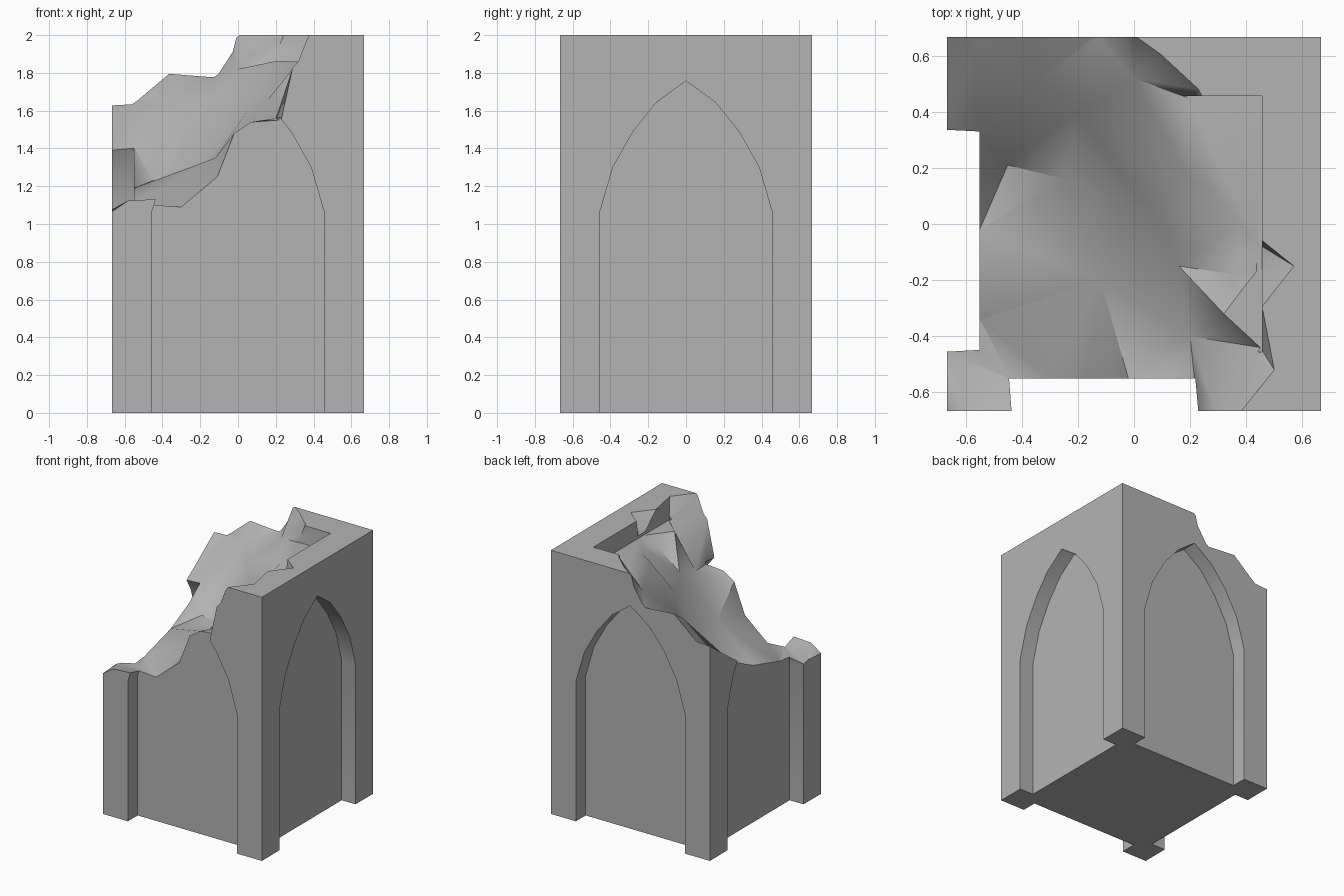
import bpy, bmesh, math
from mathutils import Vector, Matrix
from mathutils.geometry import delaunay_2d_cdt

if "Cube" in bpy.data.objects:
    bpy.data.objects.remove(bpy.data.objects["Cube"])

HALF, TOP, INNER = 0.667, 2.0, 0.55


def finish(name, bm):
    bmesh.ops.recalc_face_normals(bm, faces=bm.faces)
    me = bpy.data.meshes.new(name)
    bm.to_mesh(me)
    bm.free()
    ob = bpy.data.objects.new(name, me)
    bpy.context.collection.objects.link(ob)
    return ob


def box(name, lo, hi):
    bm = bmesh.new()
    bmesh.ops.create_cube(bm, size=1)
    for v in bm.verts:
        v.co = Vector([a + (b - a) * (c + 0.5) for a, b, c in zip(lo, hi, v.co)])
    return finish(name, bm)


def extrude(bm, faces, move):
    ext = bmesh.ops.extrude_face_region(bm, geom=faces)
    for v in ext["geom"]:
        if isinstance(v, bmesh.types.BMVert):
            move(v)


def carve(target, cutter):
    cutter.hide_render = True
    mod = target.modifiers.new("carve", "BOOLEAN")
    mod.operation, mod.solver, mod.object = "DIFFERENCE", "EXACT", cutter
    bpy.context.view_layer.objects.active = target
    bpy.ops.object.modifier_apply(modifier=mod.name)
    bpy.data.objects.remove(cutter)


# Solid wall block
block = box("ruined_arch_block", (-HALF, -HALF, 0), (HALF, HALF, TOP))

# Pointed arch recess on each of the four sides
half_arch = [(0.457, -0.1), (0.457, 1.06), (0.387, 1.3), (0.28, 1.49), (0.155, 1.645)]
arch = half_arch + [(0, 1.757)] + [(-x, z) for x, z in reversed(half_arch)]
for i in range(4):
    bm = bmesh.new()
    face = bm.faces.new([bm.verts.new((x, -INNER, z)) for x, z in arch])
    extrude(bm, [face], lambda v: setattr(v.co, "y", -0.9))
    bm.transform(Matrix.Rotation(i * math.pi / 2, 4, "Z"))
    carve(block, finish("arch_cutter", bm))

# Shallow socket in the top
carve(block, box("socket_cutter", (-0.457, -0.457, 1.86), (0.457, 0.457, 2.5)))

# Broken edge heights: around the outside, then across the middle
rim = [(-.7, -.7, 1.04), (-.57, -.69, 1.13), (-.44, -.7, 1.14), (.23, -.7, 1.54),
       (.3, -.7, 1.86), (.355, -.7, 2.0), (.8, -.7, 2.4), (.8, .7, 2.4),
       (.2, .7, 2.2), (-.01, .68, 2.0), (-.03, .68, 1.92), (-.12, .69, 1.79),
       (-.37, .69, 1.81), (-.56, .69, 1.65), (-.7, .7, 1.65), (-.7, .34, 1.39),
       (-.7, -.45, 1.06)]
middle = [(-.44, -.55, 1.1), (-.3, -.55, 1.09), (-.11, -.55, 1.25), (-.02, -.55, 1.48),
          (.07, -.55, 1.54), (-.55, -.34, 1.1), (-.55, -.02, 1.19), (-.55, .2, 1.3),
          (-.55, .34, 1.41), (-.45, .21, 1.23), (-.25, .16, 1.24), (-.12, -.2, 1.35),
          (-.2, .4, 1.63), (-.33, .52, 1.7), (0, .52, 1.82), (.05, .05, 1.6),
          (.16, -.15, 1.66), (.2, -.4, 1.56), (.19, .45, 1.86), (.23, .48, 2.0),
          (.19, .17, 1.86), (.28, .12, 1.86), (.37, 0, 1.86), (.44, -.07, 1.86),
          (.36, -.18, 1.78), (.32, -.32, 1.86), (.45, -.44, 1.86), (.5, -.52, 2.0),
          (.57, -.15, 2.0), (.4, .3, 2.2), (.46, -.06, 2.01), (.46, -.3, 2.01)]
pts = rim + middle
verts, _, faces, orig, _, _ = delaunay_2d_cdt([Vector(p[:2]) for p in pts], [], [], 0, 1e-5)
bm = bmesh.new()
bv = [bm.verts.new((v.x, v.y, pts[o[0]][2])) for v, o in zip(verts, orig)]
surface = [bm.faces.new([bv[k] for k in f]) for f in faces]
extrude(bm, surface, lambda v: setattr(v.co, "z", 3.0))
carve(block, finish("break_cutter", bm))

# Dark stone
stone = bpy.data.materials.new("stone")
stone.diffuse_color = (0.455, 0.455, 0.455, 1)
stone.use_nodes = True
stone.node_tree.nodes["Principled BSDF"].inputs["Base Color"].default_value = stone.diffuse_color
block.data.materials.clear()
block.data.materials.append(stone)
for poly in block.data.polygons:
    poly.material_index = 0

# Smooth rubble, crisp masonry edges
block.select_set(True)
bpy.context.view_layer.objects.active = block
bpy.ops.object.shade_smooth_by_angle(angle=math.radians(42))
